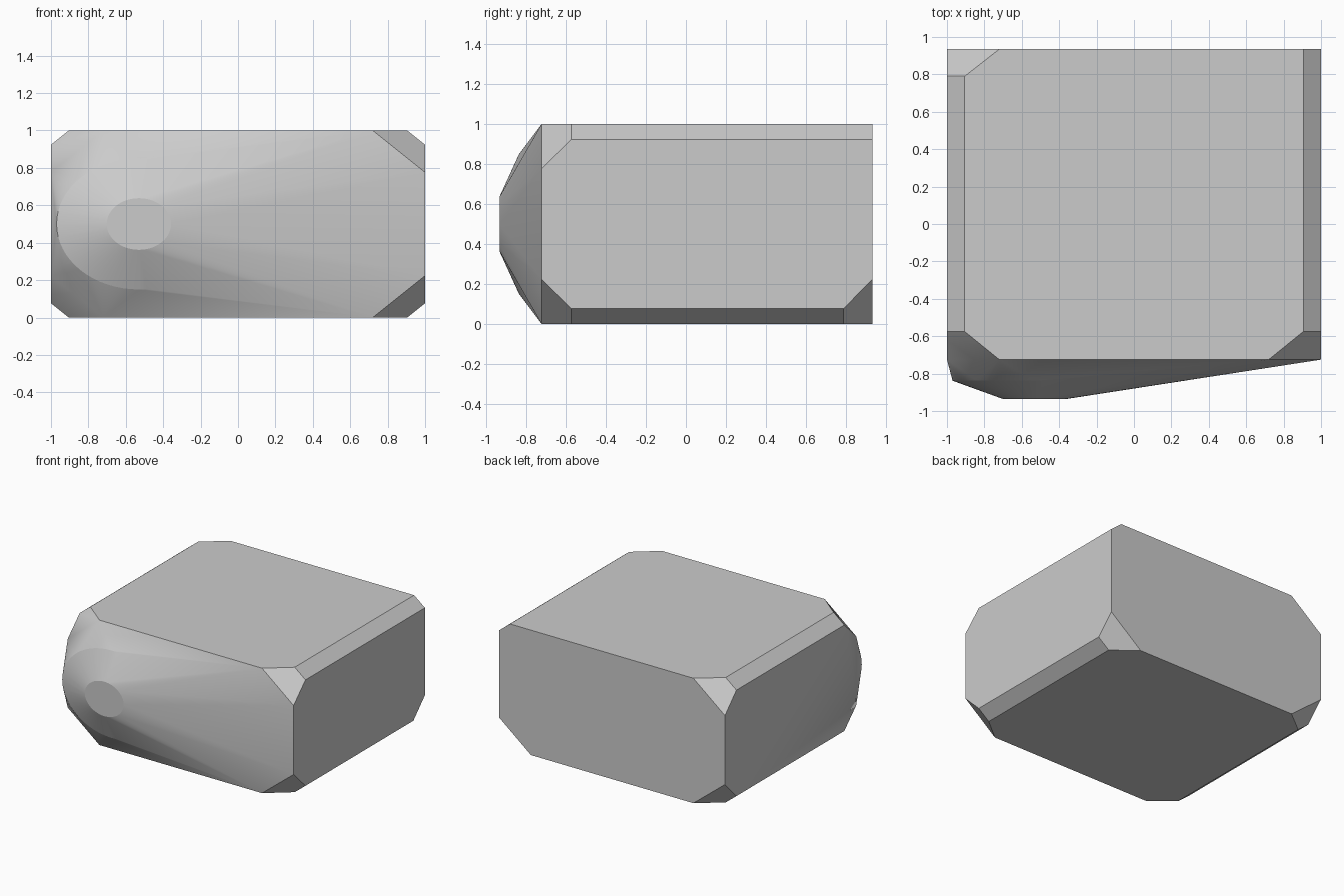
import bpy, bmesh
from math import cos, sin, pi, radians

if "Cube" in bpy.data.objects:
    bpy.data.objects.remove(bpy.data.objects["Cube"])

BACK, FRONT, RING, TIP = 0.935, -0.725, -0.838, -0.935
NOSE_X, NOSE_Z, SEG = -0.53, 0.5, 64


def section(y, cx, cz):
    """Octagon: 2 x 1 rectangle with cut corners at depth y."""
    return [p for sx in (-1, 1) for sz in (-1, 1)
            for p in ((sx * (1 - cx), y, 0.5 + sz * 0.5),
                      (sx, y, 0.5 + sz * (0.5 - cz)))]


def ellipse(y, rx, rz):
    return [(NOSE_X + rx * cos(2 * pi * i / SEG), y, NOSE_Z + rz * sin(2 * pi * i / SEG))
            for i in range(SEG)]


# Body block: bevelled long edges, larger cuts at the corners
pts = section(FRONT, 0.28, 0.224) + section(FRONT + 0.15, 0.095, 0.076)
pts += section(BACK - 0.145, 0.095, 0.076)
# Back end: the upper right corner keeps only the narrow bevel
pts += [p for p in section(BACK, 0.28, 0.224) if not (p[0] > 0 and p[2] > 0.5)]
pts += [p for p in section(BACK, 0.095, 0.076) if p[0] > 0 and p[2] > 0.5]
# Rounded off-centre nose on the front
pts += ellipse(RING, 0.44, 0.35) + ellipse(TIP, 0.172, 0.138)

bm = bmesh.new()
verts = [bm.verts.new(p) for p in pts]
bmesh.ops.convex_hull(bm, input=verts)
bmesh.ops.delete(bm, geom=[v for v in bm.verts if not v.link_faces], context='VERTS')
bmesh.ops.dissolve_limit(bm, angle_limit=radians(0.2), verts=bm.verts[:], edges=bm.edges[:])
bmesh.ops.recalc_face_normals(bm, faces=bm.faces[:])

# Crisp rims around the nose tip and its middle ring
for e in bm.edges:
    if any(all(abs(v.co.y - y) < 1e-4 for v in e.verts) for y in (TIP, RING)):
        e.smooth = False

mesh = bpy.data.meshes.new("body_with_nose")
bm.to_mesh(mesh)
bm.free()
body = bpy.data.objects.new("body_with_nose", mesh)
bpy.context.collection.objects.link(body)
bpy.context.view_layer.objects.active = body
body.select_set(True)
bpy.ops.object.shade_smooth_by_angle(angle=radians(25), keep_sharp_edges=True)
